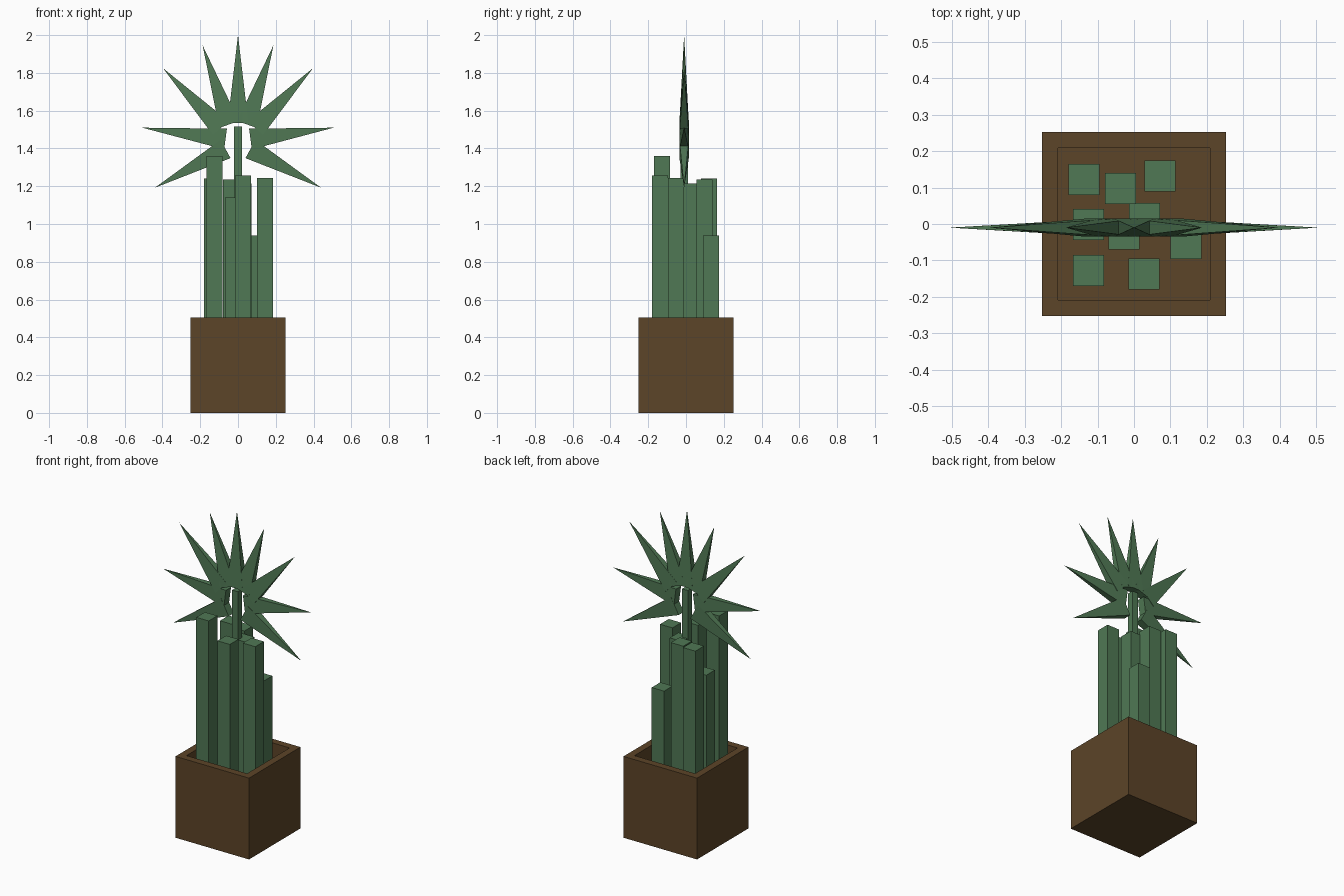
import bpy, bmesh
from mathutils import Vector

if "Cube" in bpy.data.objects:
    bpy.data.objects.remove(bpy.data.objects["Cube"])


def material(name, rgb):
    m = bpy.data.materials.new(name)
    m.diffuse_color = (*rgb, 1)
    m.use_nodes = True
    m.node_tree.nodes["Principled BSDF"].inputs["Base Color"].default_value = m.diffuse_color
    return m


GREEN = material("leaf_green", (0.08, 0.188, 0.089))
BROWN = material("pot_brown", (0.107, 0.058, 0.021))


def finish(name, bm, mat):
    bmesh.ops.recalc_face_normals(bm, faces=bm.faces)
    mesh = bpy.data.meshes.new(name)
    bm.to_mesh(mesh)
    bm.free()
    mesh.materials.append(mat)
    obj = bpy.data.objects.new(name, mesh)
    bpy.context.collection.objects.link(obj)
    return obj


def box(x, y, z0, z1, w):
    """Square column centred on x, y."""
    bm = bmesh.new()
    bmesh.ops.create_cube(bm, size=1)
    for v in bm.verts:
        v.co = (x + v.co.x * w, y + v.co.y * w, z0 + (v.co.z + 0.5) * (z1 - z0))
    return bm


def spike(name, base, tip, half_width=0.055, half_depth=0.025, y=-0.01):
    """Flat four-sided pyramid in the xz plane."""
    b, t = Vector((base[0], y, base[1])), Vector((tip[0], y, tip[1]))
    axis = (t - b).normalized()
    side = Vector((axis.z, 0, -axis.x)) * half_width
    deep = Vector((0, half_depth, 0))
    bm = bmesh.new()
    ring = [bm.verts.new(b + side * s + deep * d)
            for s, d in ((-1, -1), (1, -1), (1, 1), (-1, 1))]
    apex = bm.verts.new(t)
    bm.faces.new(ring)
    for i in range(4):
        bm.faces.new((ring[i], ring[(i + 1) % 4], apex))
    finish(name, bm, GREEN)


# Pot: a cube with its top inset and pushed down
FLOOR = 0.06
pot = box(0, 0, 0, 0.505, 0.505)
pot.faces.ensure_lookup_table()
top = max(pot.faces, key=lambda f: f.calc_center_median().z)
bmesh.ops.inset_region(pot, faces=[top], thickness=0.0625)
inner = bmesh.ops.extrude_face_region(pot, geom=[top])["geom"]
bmesh.ops.delete(pot, geom=[top], context="FACES")
for v in inner:
    if isinstance(v, bmesh.types.BMVert):
        v.co.z = FLOOR
finish("pot", pot, BROWN)

# Stalks: centre x, centre y, top height
stalks = [
    (-0.137, 0.122, 1.24), (-0.037, 0.098, 1.235), (0.071, 0.132, 0.94),
    (-0.125, -0.002, 1.04), (0.029, 0.015, 1.215), (-0.027, -0.028, 1.14),
    (0.143, -0.053, 1.243), (-0.125, -0.128, 1.36), (0.027, -0.137, 1.258),
]
for i, (x, y, h) in enumerate(stalks):
    finish(f"stalk_{i + 1}", box(x, y, FLOOR, h, 0.085), GREEN)

# Thin centre stem
finish("centre_stem", box(0, -0.01, FLOOR, 1.515, 0.04), GREEN)

# Fan of spiky leaves, mirrored left and right
spike("leaf_top", (0, 1.535), (0, 2.0))
fan = [
    ((0.047, 1.527), (0.187, 1.945)),
    ((0.092, 1.508), (0.397, 1.825)),
    ((0.066, 1.450), (0.507, 1.510)),
    ((0.066, 1.397), (0.440, 1.192)),
]
for i, (base, tip) in enumerate(fan):
    for label, s in (("left", -1), ("right", 1)):
        spike(f"leaf_{label}_{i + 1}", (base[0] * s, base[1]), (tip[0] * s, tip[1]))
